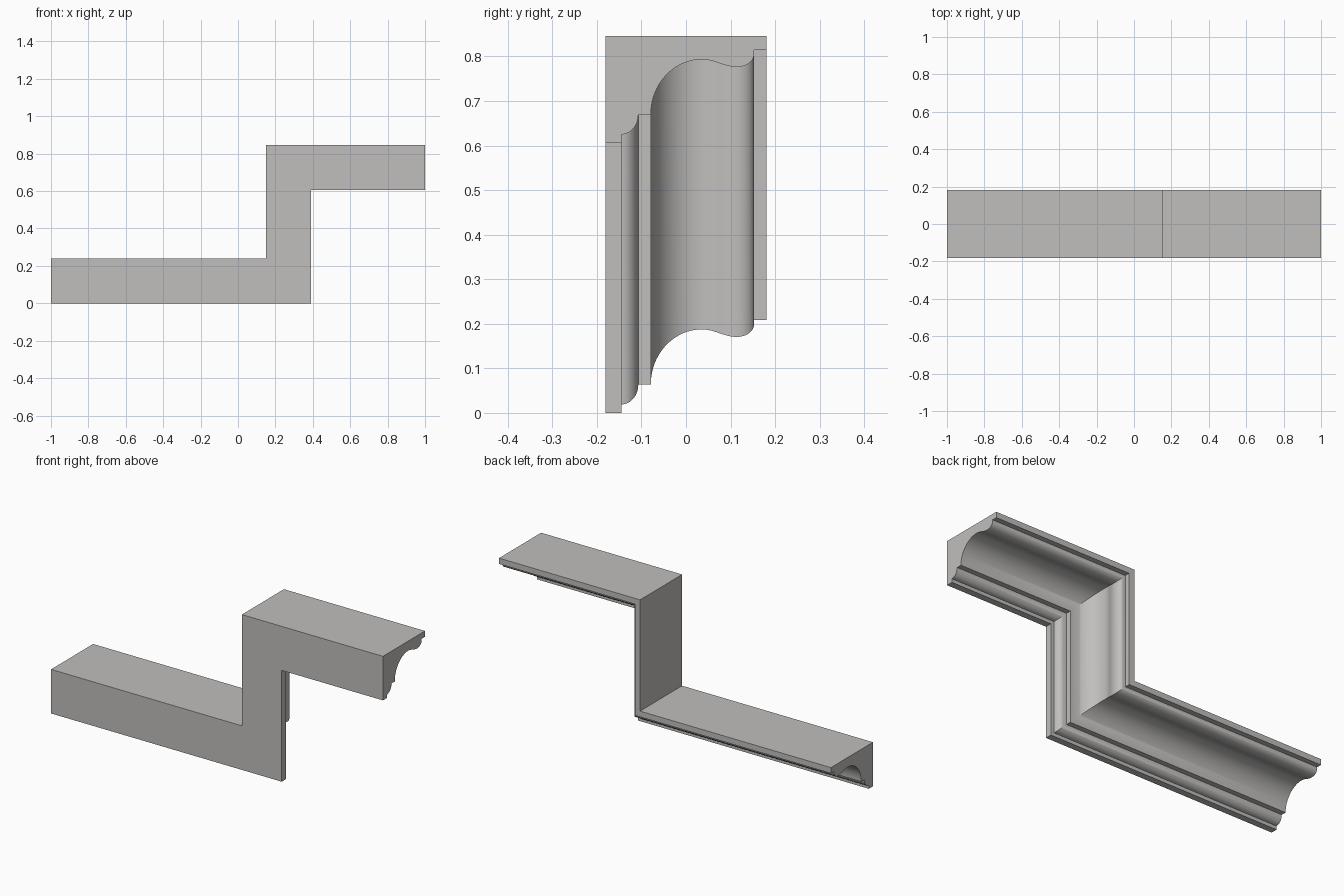
import bpy, bmesh, math

if "Cube" in bpy.data.objects:
    bpy.data.objects.remove(bpy.data.objects["Cube"])

# Cross-section helpers: y across the moulding, d = depth away from the outer face
def ellipse(cy, cd, ry, rd, a0, a1, n):
    pts = []
    for i in range(n + 1):
        a = math.radians(a0 + (a1 - a0) * i / n)
        pts.append((cy + ry * math.cos(a), cd + rd * math.sin(a)))
    return pts

def s_curve(p, q, n):
    # cosine ease, level at both ends; end points are left to the neighbours
    return [(p[0] + (q[0] - p[0]) * i / n,
             p[1] + (q[1] - p[1]) * (1 - math.cos(math.pi * i / n)) / 2)
            for i in range(1, n)]

W, H = 0.181, 0.24
profile = [(-W, 0), (-W, H), (-0.145, H)]
profile += ellipse(-0.145, 0.176, 0.038, 0.045, 90, 0, 10)           # small bead
profile += ellipse(0.036, 0.176, 0.115, 0.1235, 180, 270, 20)        # large cove
profile += s_curve((0.036, 0.0525), (0.114, 0.0695), 12)             # ogee
profile += ellipse(0.114, 0.0405, 0.039, 0.029, 90, 0, 12)           # back lip
profile += [(0.153, 0.0315), (W, 0.0315), (W, 0)]

# Stations along the path: outer corner (x, z) and its mitre offset direction
stations = [(-1, 0.242, 0, -1), (0.15, 0.242, 1, -1),
            (0.15, 0.848, 1, -1), (1, 0.848, 0, -1)]

bm = bmesh.new()
rings = []
for x, z, ox, oz in stations:
    rings.append([bm.verts.new((x + ox * d, y, z + oz * d)) for y, d in profile])
n = len(profile)
for a, b in zip(rings, rings[1:]):
    for i in range(n):
        j = (i + 1) % n
        bm.faces.new((a[i], a[j], b[j], b[i]))
bm.faces.new(rings[0])
bm.faces.new(rings[-1])
bmesh.ops.recalc_face_normals(bm, faces=bm.faces)
# rest exactly on the ground
low = min(v.co.z for v in bm.verts)
bmesh.ops.translate(bm, vec=(0, 0, -low), verts=bm.verts)

mesh = bpy.data.meshes.new("stepped_moulding")
bm.to_mesh(mesh)
bm.free()
obj = bpy.data.objects.new("stepped_moulding", mesh)
bpy.context.collection.objects.link(obj)

mat = bpy.data.materials.new("plaster_grey")
mat.diffuse_color = (0.53, 0.52, 0.51, 1)
mat.use_nodes = True
mat.node_tree.nodes["Principled BSDF"].inputs["Base Color"].default_value = mat.diffuse_color
mesh.materials.append(mat)

bpy.context.view_layer.objects.active = obj
obj.select_set(True)
bpy.ops.object.shade_smooth_by_angle(angle=math.radians(30))
